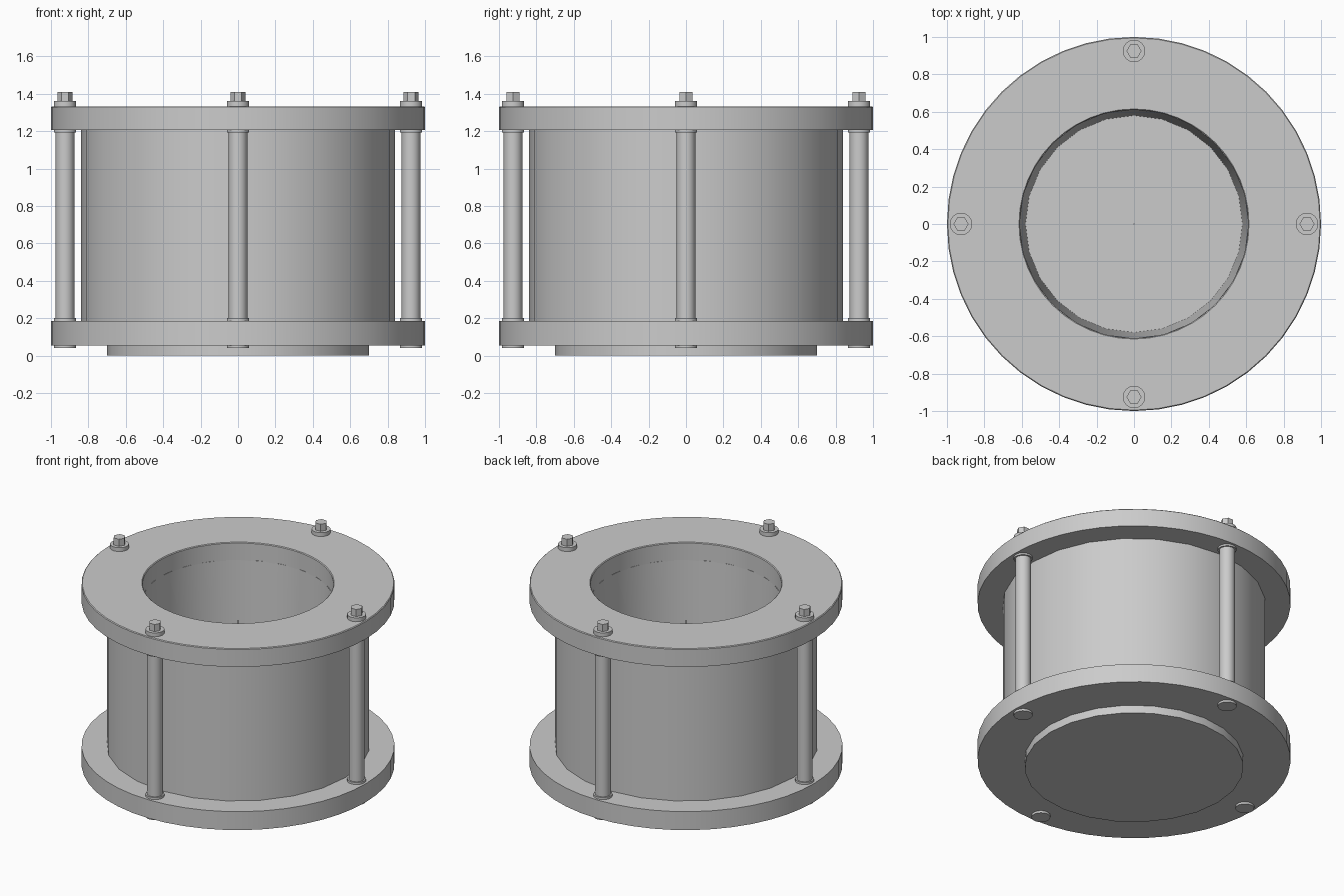
import bpy, math

if "Cube" in bpy.data.objects:
    bpy.data.objects.remove(bpy.data.objects["Cube"])

grey = bpy.data.materials.new("plain grey")
grey.diffuse_color = (0.6, 0.6, 0.6, 1)
grey.use_nodes = True
grey.node_tree.nodes["Principled BSDF"].inputs["Base Color"].default_value = grey.diffuse_color


def lathe(name, profile, sides, loc=(0, 0, 0), smooth=True, closed=False):
    """Spin an (r, z) profile round the z axis; end points are capped unless closed."""
    n = len(profile)
    verts = [(r * math.cos(2 * math.pi * i / sides), r * math.sin(2 * math.pi * i / sides), z)
             for r, z in profile for i in range(sides)]
    faces = []
    for k in range(n if closed else n - 1):
        a, b = k * sides, (k + 1) % n * sides
        for i in range(sides):
            j = (i + 1) % sides
            faces.append((a + i, a + j, b + j, b + i))
    if not closed:
        faces.append(tuple(reversed(range(sides))))
        faces.append(tuple((n - 1) * sides + i for i in range(sides)))
    mesh = bpy.data.meshes.new(name)
    mesh.from_pydata(verts, [], faces)
    mesh.materials.append(grey)
    ob = bpy.data.objects.new(name, mesh)
    ob.location = loc
    bpy.context.collection.objects.link(ob)
    if smooth:
        bpy.ops.object.select_all(action='DESELECT')
        ob.select_set(True)
        bpy.context.view_layer.objects.active = ob
        bpy.ops.object.shade_smooth_by_angle(angle=math.radians(30))
    return ob


# cup: bottom plug, thick outer wall, tapered bore and floor
lathe("cup_body", [(0.70, 0), (0.70, 0.12), (0.84, 0.12), (0.84, 1.21),
                   (0.612, 1.21), (0.58, 0.06)], 24)

# clamping flanges
lathe("base_flange", [(0.69, 0.055), (1.0, 0.055), (1.0, 0.185), (0.69, 0.185)],
      48, closed=True)
lathe("top_flange", [(0.61, 1.205), (1.0, 1.205), (1.0, 1.328), (0.995, 1.333),
                     (0.615, 1.333), (0.61, 1.328)], 48, closed=True)

# fine pin on the axis
lathe("centre_pin", [(0.004, 0.06), (0.004, 1.07)], 8)

# four tie rods with collars, washers and hex ends
for i in range(4):
    a = i * math.pi / 2
    loc = (0.925 * math.cos(a), 0.925 * math.sin(a), 0)
    lathe(f"tie_rod_{i}", [(0.05, 0.18), (0.05, 1.21)], 24, loc)
    lathe(f"lower_collar_{i}", [(0.06, 0.18), (0.06, 0.2)], 24, loc)
    lathe(f"upper_collar_{i}", [(0.06, 1.192), (0.06, 1.21)], 24, loc)
    lathe(f"bottom_head_{i}", [(0.06, 0.04), (0.06, 0.06)], 24, loc)
    lathe(f"top_washer_{i}", [(0.06, 1.33), (0.06, 1.36)], 24, loc)
    lathe(f"hex_end_{i}", [(0.04, 1.35), (0.04, 1.41)], 6, loc, smooth=False)
